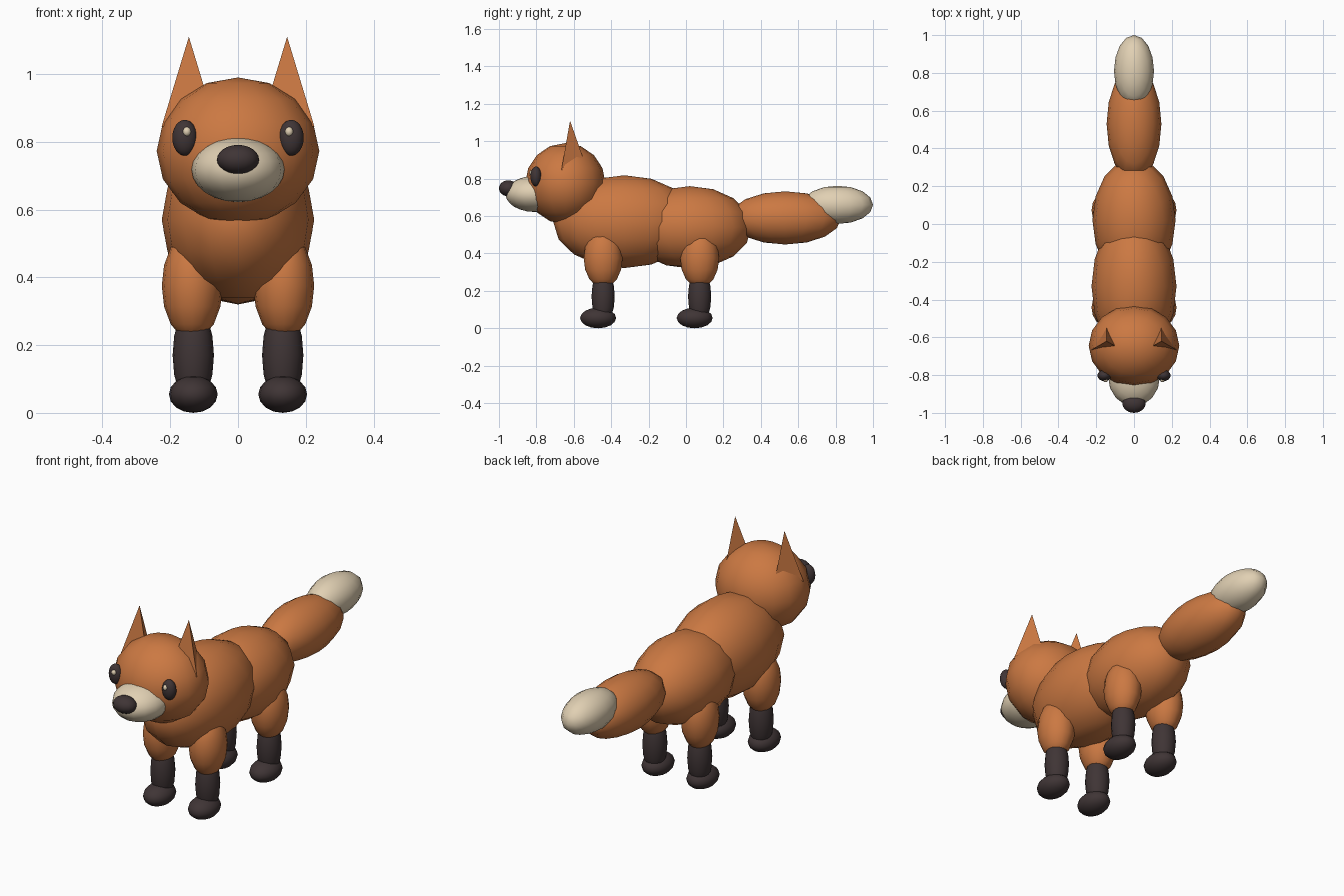
import bpy
import bmesh
from math import cos, sin, radians

if "Cube" in bpy.data.objects:
    bpy.data.objects.remove(bpy.data.objects["Cube"], do_unlink=True)


def make_material(name, rgb):
    mat = bpy.data.materials.new(name)
    mat.use_nodes = True
    mat.diffuse_color = (*rgb, 1)
    bsdf = next(n for n in mat.node_tree.nodes if n.type == 'BSDF_PRINCIPLED')
    bsdf.inputs["Base Color"].default_value = (*rgb, 1)
    bsdf.inputs["Roughness"].default_value = 0.8
    return mat


orange = make_material("orange fur", (0.6, 0.19, 0.055))
dark = make_material("dark brown", (0.05, 0.035, 0.036))
cream = make_material("cream fur", (0.75, 0.63, 0.45))


def finish(bm, name, mat, smooth):
    bmesh.ops.recalc_face_normals(bm, faces=bm.faces)
    mesh = bpy.data.meshes.new(name)
    bm.to_mesh(mesh)
    bm.free()
    for face in mesh.polygons:
        face.use_smooth = smooth
    mesh.materials.append(mat)
    obj = bpy.data.objects.new(name, mesh)
    bpy.context.collection.objects.link(obj)
    return obj


def ellipsoid(name, mat, center, radii, rings=8):
    bm = bmesh.new()
    bmesh.ops.create_uvsphere(bm, u_segments=16, v_segments=rings, radius=1)
    bmesh.ops.scale(bm, vec=radii, verts=bm.verts)
    obj = finish(bm, name, mat, True)
    obj.location = center
    return obj


def ear(name, side):
    # Three-sided spike with its flat face to the front
    bm = bmesh.new()
    tip = bm.verts.new((0, 0, 0.265))
    base = [bm.verts.new((0.093 * cos(radians(a)), 0.093 * sin(radians(a)), 0))
            for a in (90, 210, 330)]
    bm.faces.new(base)
    for i in range(3):
        bm.faces.new((base[i], base[(i + 1) % 3], tip))
    finish(bm, name, orange, False).location = (side * 0.145, -0.62, 0.845)


# Body and tail
ellipsoid("chest", orange, (0, -0.33, 0.57), (0.225, 0.38, 0.248))
ellipsoid("hindquarters", orange, (0, 0.02, 0.54), (0.22, 0.33, 0.22))
ellipsoid("tail", orange, (0, 0.53, 0.59), (0.145, 0.3, 0.142))
ellipsoid("tail_tip", cream, (0, 0.81, 0.66), (0.106, 0.19, 0.102))

# Head and muzzle
ellipsoid("head", orange, (0, -0.645, 0.773), (0.24, 0.215, 0.217))
ellipsoid("muzzle", cream, (0, -0.81, 0.718), (0.137, 0.155, 0.096), 12)
ellipsoid("nose", dark, (0, -0.95, 0.748), (0.062, 0.05, 0.043), 12)

# Paired parts
for side, label in ((1, "left"), (-1, "right")):
    ear(label + "_ear", side)
    ellipsoid(label + "_eye", dark, (side * 0.157, -0.802, 0.812),
              (0.037, 0.03, 0.053), 12)
    ellipsoid(label + "_eye_glint", cream, (side * 0.151, -0.826, 0.83),
              (0.012, 0.012, 0.014))
    for place, y in (("front", -0.443), ("rear", 0.073)):
        leg = f"{place}_{label}"
        ellipsoid(leg + "_thigh", orange, (side * 0.135, y, 0.375), (0.09, 0.104, 0.16))
        ellipsoid(leg + "_shin", dark, (side * 0.132, y, 0.17), (0.061, 0.062, 0.15))
        ellipsoid(leg + "_paw", dark, (side * 0.132, y - 0.027, 0.055),
                  (0.072, 0.096, 0.055))
